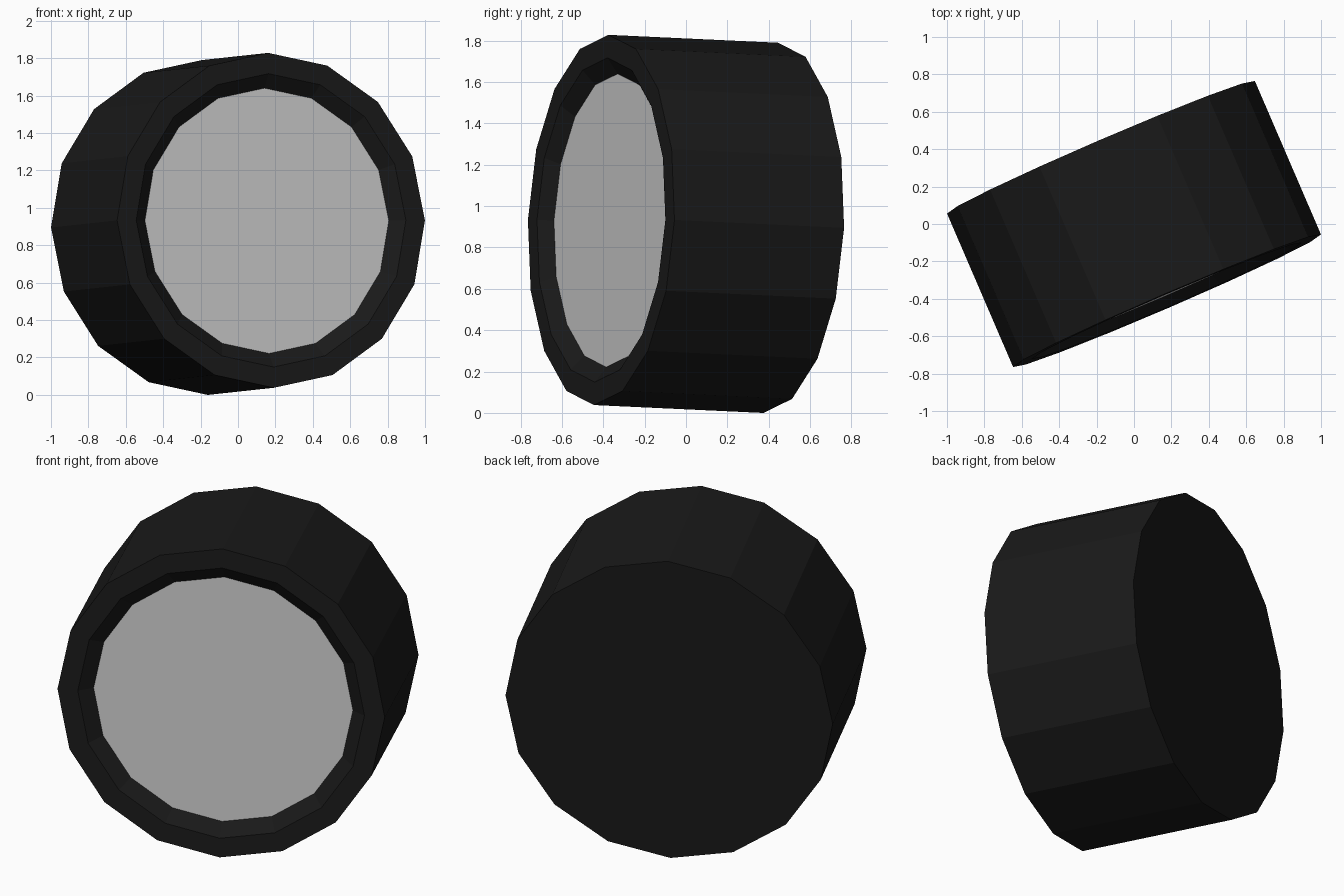
import bpy, bmesh
from math import sin, cos, pi, radians
from mathutils import Matrix

if "Cube" in bpy.data.objects:
    bpy.data.objects.remove(bpy.data.objects["Cube"])

SIDES = 16
# yaw towards +x, slight upward tilt, raised so it rests on the ground
PLACE = (Matrix.Translation((0, 0, 0.914))
         @ Matrix.Rotation(radians(23.3), 4, 'Z')
         @ Matrix.Rotation(radians(-2.45), 4, 'X'))


def lathe(name, profile, cap_start=False, cap_end=False):
    """Turn (radius, y) points around the local y axis."""
    bm = bmesh.new()
    rings = []
    for r, y in profile:
        rings.append([bm.verts.new((r * cos(2 * pi * i / SIDES), y, r * sin(2 * pi * i / SIDES)))
                      for i in range(SIDES)])
    for a, b in zip(rings, rings[1:]):
        for i in range(SIDES):
            j = (i + 1) % SIDES
            bm.faces.new((a[i], b[i], b[j], a[j]))
    if cap_start:
        bm.faces.new(rings[0])
    if cap_end:
        bm.faces.new(rings[-1])
    if len(rings) > 1:
        bmesh.ops.recalc_face_normals(bm, faces=bm.faces[:])
    mesh = bpy.data.meshes.new(name)
    bm.to_mesh(mesh)
    bm.free()
    obj = bpy.data.objects.new(name, mesh)
    obj.matrix_world = PLACE
    bpy.context.collection.objects.link(obj)
    return obj


black = bpy.data.materials.new("black")
black.diffuse_color = (0.01, 0.01, 0.01, 1)
black.use_nodes = True
black.node_tree.nodes["Principled BSDF"].inputs["Base Color"].default_value = black.diffuse_color

# housing: closed back, straight barrel, flat rim, sloped recess
housing = lathe("housing",
                [(0.896, 0.447), (0.896, -0.447), (0.785, -0.447), (0.71, -0.39)],
                cap_start=True)
housing.data.materials.append(black)

# front disc set into the recess
lathe("front_disc", [(0.71, -0.39)], cap_end=True)
